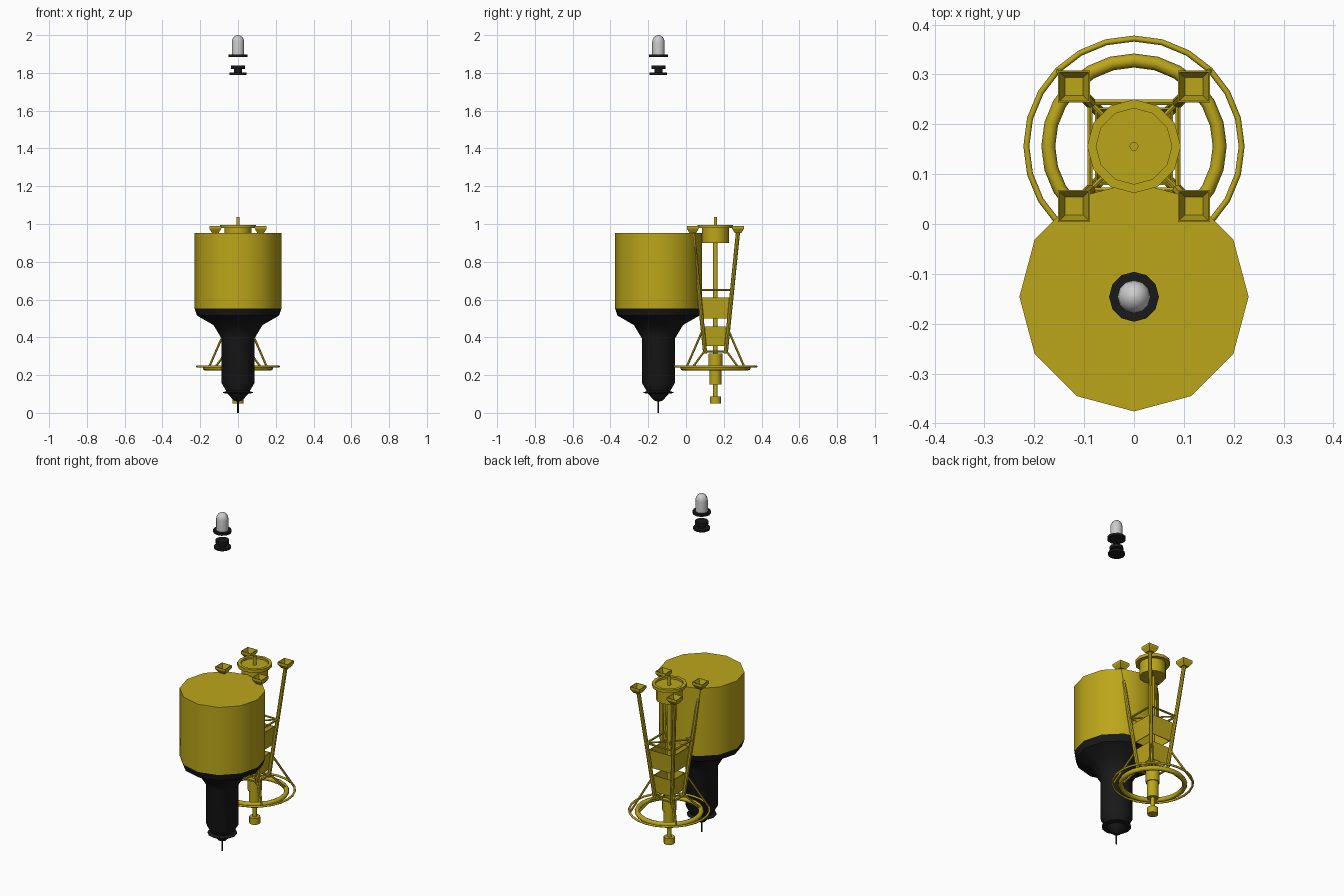
import bpy, bmesh, math
from mathutils import Vector

if "Cube" in bpy.data.objects:
    bpy.data.objects.remove(bpy.data.objects["Cube"])

def mat(name, col):
    m = bpy.data.materials.new(name)
    m.diffuse_color = (*col, 1)
    m.use_nodes = True
    m.node_tree.nodes["Principled BSDF"].inputs["Base Color"].default_value = m.diffuse_color
    return m

OLIVE = mat("olive_yellow", (0.5, 0.38, 0.01))
BLACK = mat("black", (0.01, 0.01, 0.01))
FLOAT_Y, FRAME_Y = -0.146, 0.156

def finish(name, bm, m=None, smooth=True):
    bmesh.ops.recalc_face_normals(bm, faces=bm.faces[:])
    me = bpy.data.meshes.new(name)
    bm.to_mesh(me)
    bm.free()
    if smooth:
        me.shade_smooth()
        me.set_sharp_from_angle(angle=math.radians(35))
    if m:
        me.materials.append(m)
    ob = bpy.data.objects.new(name, me)
    bpy.context.collection.objects.link(ob)
    return ob

def lathe(name, prof, y, m=None, n=12):
    """Spin an (r, z) profile round a vertical axis; open ends get capped."""
    bm = bmesh.new()
    rings = [[bm.verts.new((r * math.cos(2 * math.pi * i / n),
                            y + r * math.sin(2 * math.pi * i / n), z))
              for i in range(n)] for r, z in prof]
    for a, b in zip(rings, rings[1:]):
        for i in range(n):
            j = (i + 1) % n
            bm.faces.new((a[i], a[j], b[j], b[i]))
    bm.faces.new(rings[0])
    bm.faces.new(rings[-1])
    return finish(name, bm, m)

def rod(bm, p, q, r, n=8):
    p, q = Vector(p), Vector(q)
    d = q - p
    mx = d.to_track_quat('Z', 'Y').to_matrix().to_4x4()
    mx.translation = (p + q) / 2
    bmesh.ops.create_cone(bm, cap_ends=True, segments=n, radius1=r, radius2=r,
                          depth=d.length, matrix=mx)

def square_tube(bm, levels, cx, cy, cap=False):
    """Skin square cross-sections given as (half width, z)."""
    rings = [[bm.verts.new((cx + sx * h, cy + sy * h, z)) for sx, sy in CORNERS]
             for h, z in levels]
    for a, b in zip(rings, rings[1:]):
        for i in range(4):
            j = (i + 1) % 4
            bm.faces.new((a[i], a[j], b[j], b[i]))
    if cap:
        bm.faces.new(rings[0])
        bm.faces.new(rings[-1])
    return rings

CORNERS = [(-1, -1), (1, -1), (1, 1), (-1, 1)]

def leg_half(z):
    """Half spacing of the splayed legs at a height."""
    return 0.055 + (z - 0.32) / 0.635 * 0.064

def corner(c, h, z):
    return (c[0] * h, FRAME_Y + c[1] * h, z)

# Float: drum, tapered black housing with probe
lathe("float_drum", [(0.23, 0.553), (0.23, 0.953)], FLOAT_Y, OLIVE)
lathe("lower_housing", [(0.004, 0), (0.004, 0.06), (0.022, 0.065), (0.045, 0.09),
      (0.055, 0.102), (0.08, 0.105), (0.08, 0.109), (0.062, 0.115), (0.088, 0.16),
      (0.088, 0.395), (0.13, 0.465), (0.217, 0.515), (0.23, 0.553)], FLOAT_Y, BLACK)

# Lantern floating above the drum
lathe("lantern_foot", [(0.046, 1.79), (0.046, 1.802), (0.022, 1.802), (0.022, 1.82),
      (0.037, 1.82), (0.037, 1.838)], FLOAT_Y, BLACK)
lathe("lantern_base", [(0.05, 1.884), (0.05, 1.898)], FLOAT_Y, BLACK)
dome = [(0.033 * math.cos(a), 1.963 + 0.037 * math.sin(a))
        for a in [math.radians(d) for d in (0, 22, 45, 68, 87)]]
lathe("lantern_dome", [(0.033, 1.898)] + dome, FLOAT_Y)

# Central instrument column
lathe("top_canister", [(0.072, 0.9), (0.072, 0.978), (0.094, 0.978), (0.094, 0.996),
      (0.076, 0.996), (0.076, 0.984)], FRAME_Y, OLIVE)
lathe("centre_rod", [(0.012, 0.3), (0.012, 0.9), (0.009, 0.98), (0.009, 1.036)],
      FRAME_Y, OLIVE)
lathe("lower_canister", [(0.03, 0.05), (0.03, 0.088), (0.012, 0.088), (0.012, 0.15),
      (0.032, 0.15), (0.032, 0.245), (0.038, 0.245), (0.038, 0.315)], FRAME_Y, OLIVE)

# Splayed legs with square funnel heads
bm = bmesh.new()
for c in CORNERS:
    rod(bm, corner(c, leg_half(0.315), 0.315), corner(c, leg_half(0.957), 0.957), 0.011)
finish("legs", bm, OLIVE)
bm = bmesh.new()
for c in CORNERS:
    cx, cy, _ = corner(c, 0.12, 0)
    square_tube(bm, [(0.018, 0.953), (0.032, 0.976), (0.032, 0.99), (0.029, 0.99),
                     (0.018, 0.96)], cx, cy, cap=True)
finish("leg_funnels", bm, OLIVE, smooth=False)

# Tapered panels around the legs
for name, z0, z1 in (("upper_panels", 0.5, 0.61), ("lower_panels", 0.355, 0.457)):
    bm = bmesh.new()
    h0, h1 = leg_half(z0) - 0.006, leg_half(z1) - 0.006
    square_tube(bm, [(h0, z0), (h1, z1), (h1 - 0.004, z1), (h0 - 0.004, z0), (h0, z0)],
                0, FRAME_Y)
    bmesh.ops.remove_doubles(bm, verts=bm.verts[:], dist=1e-5)
    finish(name, bm, OLIVE, smooth=False)

# Square bracing frames with diagonals
bm = bmesh.new()
for z in (0.65, 0.325):
    h = leg_half(z)
    for i in range(4):
        rod(bm, corner(CORNERS[i], h, z), corner(CORNERS[(i + 1) % 4], h, z), 0.006, 6)
        rod(bm, corner(CORNERS[i], h, z), (0, FRAME_Y, z), 0.005, 6)
finish("cross_braces", bm, OLIVE)

# Struts from the legs down to the guard rings
bm = bmesh.new()
for c in CORNERS:
    rod(bm, corner(c, leg_half(0.44), 0.44), corner(c, 0.152, 0.245), 0.006, 6)
    rod(bm, corner(c, leg_half(0.33), 0.33), corner(c, 0.122, 0.24), 0.006, 6)
finish("ring_struts", bm, OLIVE)

# Guard rings
for name, major, minor, z in (("inner_ring", 0.172, 0.014, 0.238),
                              ("outer_ring", 0.216, 0.006, 0.245)):
    bpy.ops.mesh.primitive_torus_add(major_segments=24, minor_segments=8,
        major_radius=major, minor_radius=minor, location=(0, FRAME_Y, z))
    ob = bpy.context.object
    ob.name = name
    ob.data.materials.append(OLIVE)
    ob.data.shade_smooth()
